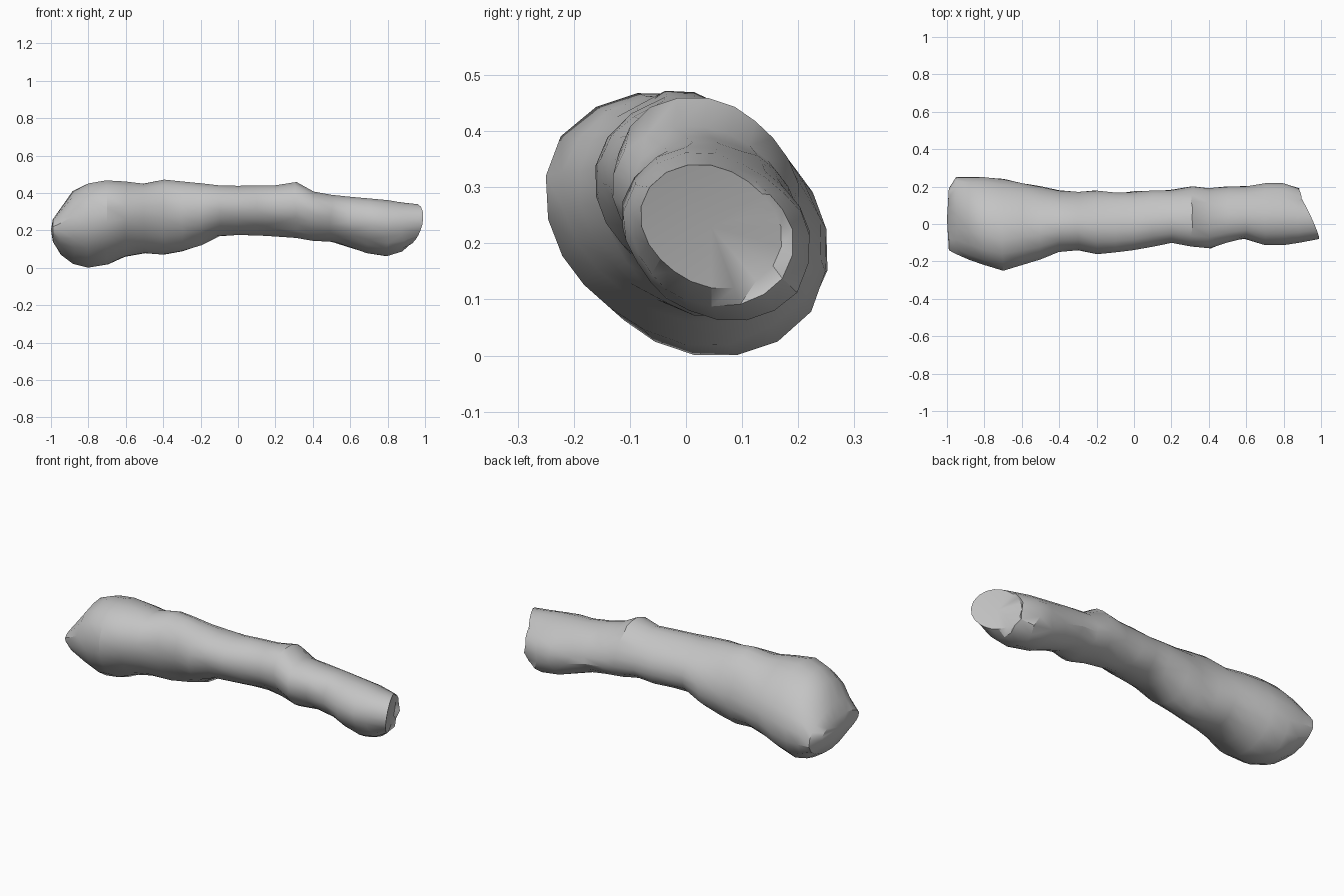
import bpy
import bmesh
import math
import random
from mathutils import Vector, noise

random.seed(4)
default_cube = bpy.data.objects.get("Cube")
if default_cube:
    bpy.data.objects.remove(default_cube, do_unlink=True)

SIDES = 20

# Stations along the log, in hundredths: x, bottom z, top z, front y, back y
STATIONS = [
    (-99, 14, 26, -14, 19), (-95, 7, 32, -16, 25), (-88, 2, 41, -19, 25),
    (-80, 0, 45, -22, 25), (-70, 2, 47, -25, 24), (-60, 6, 46, -22, 22),
    (-50, 8, 45, -19, 20), (-40, 7, 47, -15, 18), (-30, 9, 46, -14, 17),
    (-20, 12, 45, -16, 18), (-10, 17, 44, -15, 17), (0, 17, 44, -14, 17),
    (10, 17, 44, -12, 18), (20, 17, 44, -10, 18), (31, 16, 46, -12, 20),
    (40, 15, 41, -13, 19), (50, 14, 39, -10, 20), (60, 11, 38, -8, 20),
    (70, 8, 37, -11, 22), (80, 6, 36, -11, 22), (88, 9, 35, -10, 19),
]


def make_material(name, value):
    material = bpy.data.materials.new(name)
    material.use_nodes = True
    colour = (value, value, value, 1)
    material.diffuse_color = colour
    material.node_tree.nodes["Principled BSDF"].inputs["Base Color"].default_value = colour
    return material


def unit_section():
    """Rounded outline leaning to one diagonal, scaled to span -1 to 1."""
    points = []
    for i in range(SIDES):
        angle = math.tau * i / SIDES
        radius = 1 - 0.1 * math.sin(2 * angle)
        points.append((radius * math.cos(angle), radius * math.sin(angle)))
    wide = max(abs(y) for y, z in points)
    tall = max(abs(z) for y, z in points)
    return [(y / wide, z / tall) for y, z in points]


SECTION = unit_section()


def ring_points(station):
    x, low, high, front, back = (value / 100 for value in station)
    mid_y, mid_z = (front + back) / 2, (low + high) / 2
    half_y, half_z = (back - front) / 2, (high - low) / 2
    return [Vector((x, mid_y + half_y * y, mid_z + half_z * z)) for y, z in SECTION]


def roughen(point):
    """Shallow bumps, stronger on the broken front and underside."""
    rough = 0.012 if point.x > -0.15 and point.z < 0.3 else 0.005
    bump = noise.noise_vector(point * 9) * rough
    bump.x += random.uniform(-rough, rough)
    return point + bump


bm = bmesh.new()
rings = []
for index, station in enumerate(STATIONS):
    points = ring_points(station)
    if index:
        points = [roughen(p) for p in points]
        for p in points:
            p.z = max(p.z, 0)
    rings.append([bm.verts.new(p) for p in points])

# Slanted broken end, running to a sharp front edge
end = ring_points((94, 12, 34, -8, 17))
for p in end:
    p.x = 1 - 0.45 * (p.y + 0.08) - 0.13 * (0.34 - p.z)
rings.append([bm.verts.new(p) for p in end])

# Bark skin
for ring, following in zip(rings, rings[1:]):
    for i in range(SIDES):
        j = (i + 1) % SIDES
        bm.faces.new((ring[i], ring[j], following[j], following[i]))


def cap(ring, offset):
    """Close an end with a fan around a slightly offset centre."""
    centre = sum((v.co for v in ring), Vector()) / SIDES
    hub = bm.verts.new(centre + Vector((offset, 0, 0)))
    for i in range(SIDES):
        bm.faces.new((ring[i], ring[(i + 1) % SIDES], hub))


cap(rings[0], -0.01)
cap(rings[-1], -0.01)

# Split the broken underside into facets
facets = [f for f in bm.faces
          if f.calc_center_median().x > -0.15 and f.calc_center_median().z < 0.28]
bmesh.ops.triangulate(bm, faces=facets)
bmesh.ops.recalc_face_normals(bm, faces=bm.faces)

mesh = bpy.data.meshes.new("log")
bm.to_mesh(mesh)
bm.free()
log = bpy.data.objects.new("log", mesh)
bpy.context.collection.objects.link(log)
mesh.materials.append(make_material("stone grey", 0.55))

bpy.ops.object.select_all(action="DESELECT")
log.select_set(True)
bpy.context.view_layer.objects.active = log
bpy.ops.object.shade_smooth_by_angle(angle=math.radians(30))
